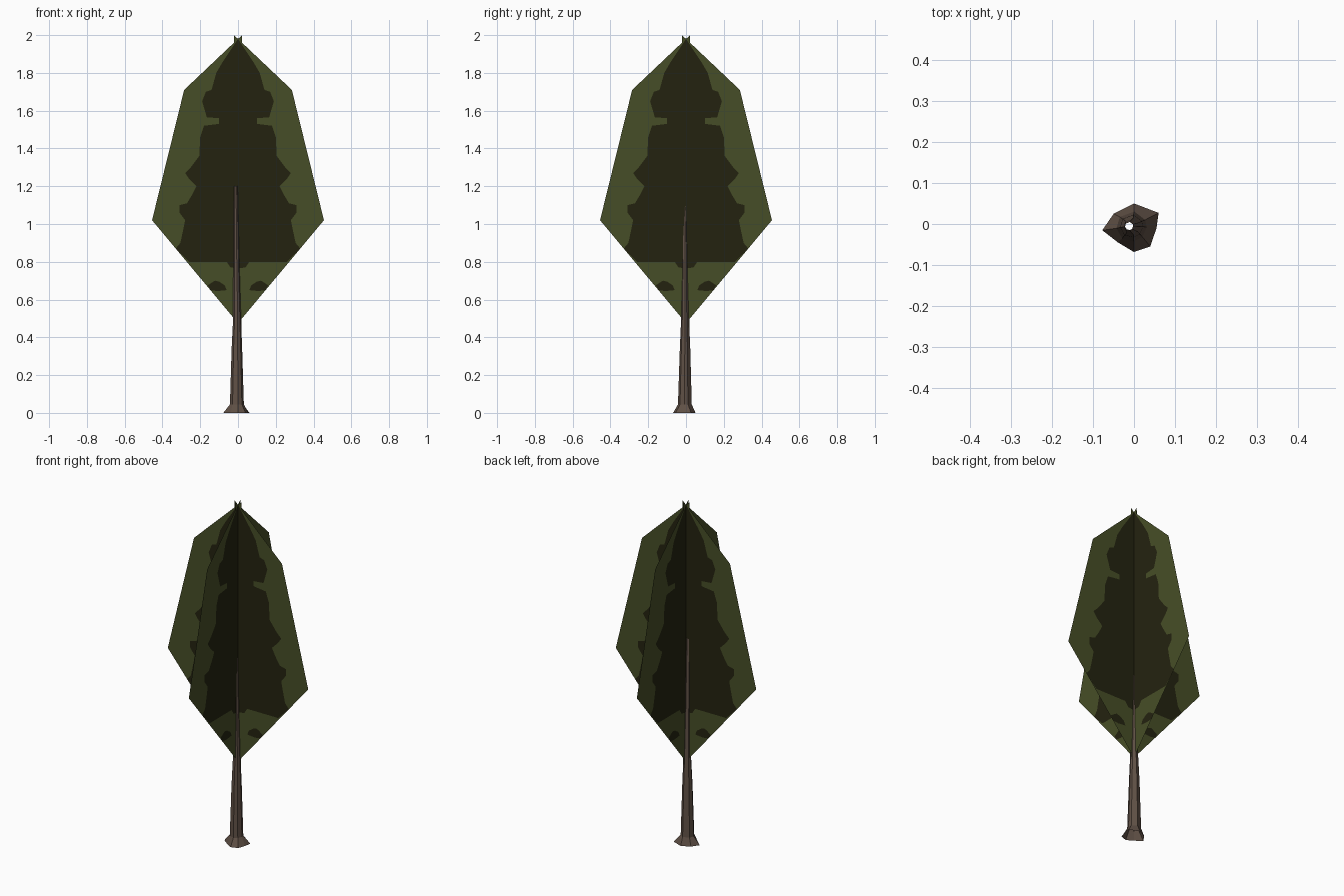
import bpy, math

if "Cube" in bpy.data.objects:
    bpy.data.objects.remove(bpy.data.objects["Cube"])


def material(name, rgb):
    m = bpy.data.materials.new(name)
    m.diffuse_color = (*rgb, 1)
    m.use_nodes = True
    m.node_tree.nodes["Principled BSDF"].inputs["Base Color"].default_value = m.diffuse_color
    return m


LEAF = material("leaf green", (0.062, 0.076, 0.020))
SHADE = material("dark foliage", (0.0175, 0.0165, 0.005))
BARK = material("bark brown", (0.115, 0.080, 0.060))


def make(name, verts, faces, mats, idx=None):
    me = bpy.data.meshes.new(name)
    me.from_pydata(verts, [], faces)
    for m in mats:
        me.materials.append(m)
    if idx:
        for p, i in zip(me.polygons, idx):
            p.material_index = i
    ob = bpy.data.objects.new(name, me)
    bpy.context.collection.objects.link(ob)
    return ob


# Outline half width of a foliage card at height z
OUTLINE = [(0.475, 0), (1.02, 0.455), (1.71, 0.285), (1.98, 0)]


def half_width(z):
    for (z0, w0), (z1, w1) in zip(OUTLINE, OUTLINE[1:]):
        if z <= z1:
            return w0 + (w1 - w0) * (z - z0) / (z1 - z0)
    return 0


# Dark patch: height, inner edge, outer edge
PATCH = [
    (0.475, 0, 0), (0.645, .11, .11), (0.65, .06, .15), (0.675, .07, .16), (0.695, .10, .13),
    (0.70, .12, .12), (0.765, 0, 0), (0.77, 0, .04), (0.80, 0, .06),
    (0.80, 0, .26), (0.87, 0, .33), (0.90, 0, .305), (0.97, 0, .29), (1.02, 0, .28),
    (1.06, 0, .31), (1.10, 0, .31), (1.11, 0, .27), (1.16, 0, .24), (1.20, 0, .22),
    (1.24, 0, .26), (1.27, 0, .28), (1.30, 0, .25), (1.36, 0, .205), (1.46, 0, .20),
    (1.52, 0, .18), (1.53, 0, .10), (1.56, 0, .10), (1.565, 0, .165), (1.65, 0, .19),
    (1.70, 0, .17), (1.71, 0, .14), (1.80, 0, .115), (1.86, 0, .08), (1.95, 0, .02),
    (1.98, 0, 0)]


# Two crossed foliage cards, each mirrored about the trunk
def card(name, place):
    verts, faces, idx = [], [], []

    def add(pts, mat):
        faces.append(range(len(verts), len(verts) + len(pts)))
        verts.extend(place(u, z) for u, z in pts)
        idx.append(mat)

    for s in (1, -1):
        for (z0, a0, b0), (z1, a1, b1) in zip(PATCH, PATCH[1:]):
            if z1 - z0 < 1e-6:
                continue
            w0, w1 = half_width(z0), half_width(z1)
            lo = [0, min(a0, w0), min(b0, w0), w0]
            hi = [0, min(a1, w1), min(b1, w1), w1]
            for k, mat in enumerate((0, 1, 0)):
                pts = [(lo[k], z0), (lo[k + 1], z0), (hi[k + 1], z1), (hi[k], z1)]
                pts = [p for i, p in enumerate(pts) if p not in pts[:i]]
                if len(pts) > 2:
                    add([(s * u, z) for u, z in pts], mat)
        # small tips where the halves overlap
        add([(0, 1.98), (s * .022, 1.957), (s * .022, 2.0)], 0)
        add([(0, .476), (s * .018, .45), (s * .018, .498)], 0)
    return make(name, verts, faces, [LEAF, SHADE], idx)


card("foliage_card_wide", lambda u, z: (u, 0, z))
card("foliage_card_deep", lambda u, z: (0, u, z))

# Hollow tapering trunk with uneven root flare
ROOT = [(26, .078), (80, .058), (141, .051), (187, .068),
        (232, .048), (279, .062), (316, .069), (357, .065)]
RINGS = [(0, None, -.010, -.007), (.045, .037, -.006, -.006), (.34, .028, -.006, -.005),
         (.50, .021, -.005, -.005), (.80, .016, -.009, -.005), (1.2, .010, -.012, -.005)]
n = len(ROOT)
verts = []
for z, r, cx, cy in RINGS:
    for deg, root in ROOT:
        a, rad = math.radians(deg), r or root
        verts.append((cx + rad * math.cos(a), cy + rad * math.sin(a), z))
faces = [(j * n + i, j * n + (i + 1) % n, (j + 1) * n + (i + 1) % n, (j + 1) * n + i)
         for j in range(len(RINGS) - 1) for i in range(n)]
make("trunk", verts, faces, [BARK])
